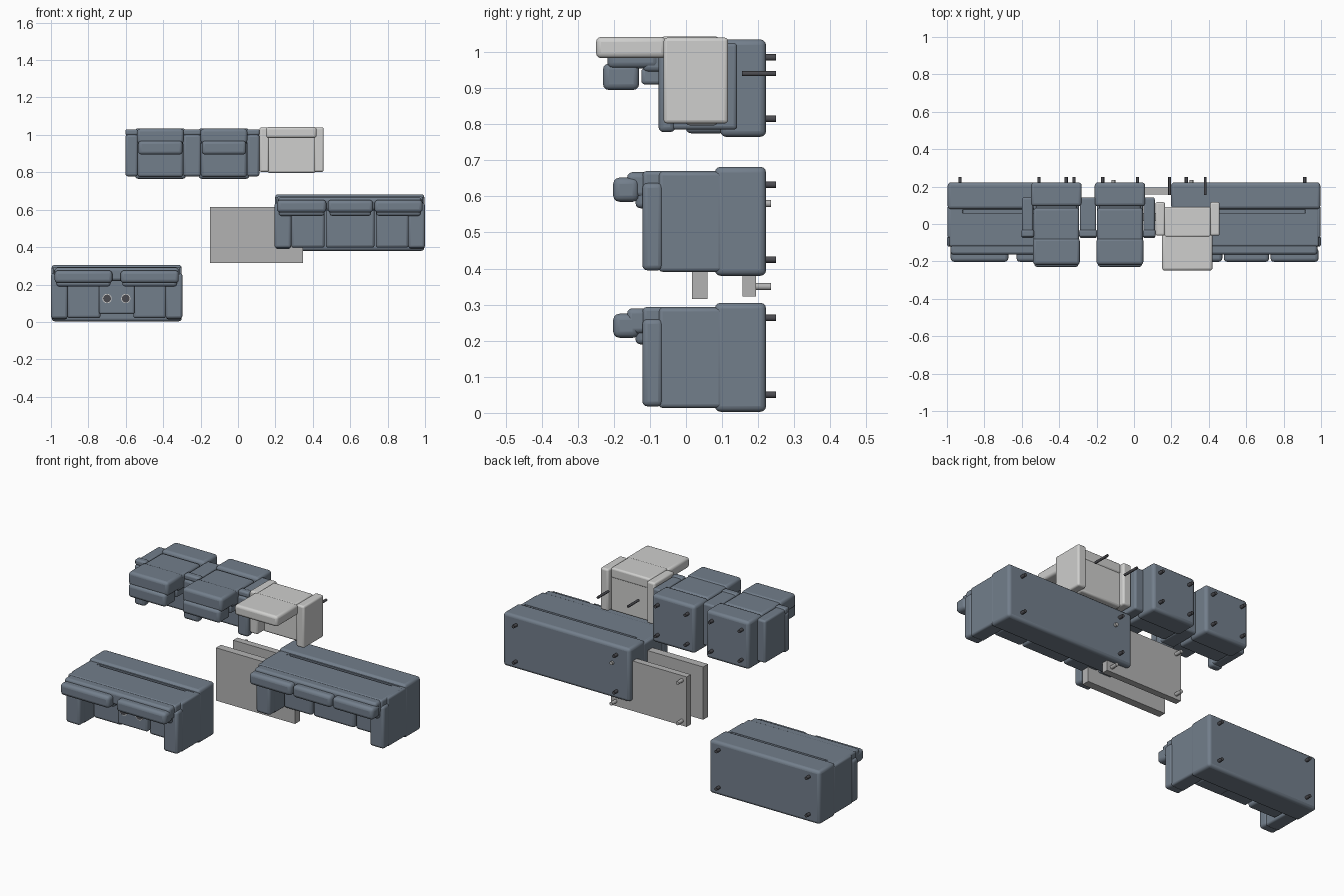
import bpy, bmesh, math
from mathutils import Vector, Matrix

old = bpy.data.objects.get("Cube")
if old:
    bpy.data.objects.remove(old, do_unlink=True)


def material(name, r, g, b):
    m = bpy.data.materials.new(name)
    m.use_nodes = True
    m.diffuse_color = (r, g, b, 1)
    m.node_tree.nodes["Principled BSDF"].inputs["Base Color"].default_value = (r, g, b, 1)
    return m


SLATE = material("slate_fabric", 0.17, 0.21, 0.26)
WHITE = material("pale_fabric", 0.62, 0.62, 0.61)
TABLE = material("grey_table", 0.45, 0.45, 0.45)
DARK = material("dark_leg", 0.07, 0.07, 0.08)


def finish(name, bm, mat):
    mesh = bpy.data.meshes.new(name)
    bm.to_mesh(mesh)
    bm.free()
    ob = bpy.data.objects.new(name, mesh)
    bpy.context.collection.objects.link(ob)
    mesh.materials.append(mat)
    return ob


def smooth(ob):
    bpy.ops.object.select_all(action="DESELECT")
    ob.select_set(True)
    bpy.context.view_layer.objects.active = ob
    bpy.ops.object.shade_smooth_by_angle(angle=math.radians(35))


def box(name, x, y, z, mat=SLATE, soft=0.01):
    """Softened block given by its x, y and z ranges."""
    bm = bmesh.new()
    bmesh.ops.create_cube(bm, size=1)
    for v in bm.verts:
        v.co = Vector([(r[0] + r[1]) / 2 + c * (r[1] - r[0]) for r, c in zip((x, y, z), v.co)])
    ob = finish(name, bm, mat)
    if soft:
        mod = ob.modifiers.new("soft_edges", "BEVEL")
        mod.width = soft
        mod.segments = 3
        smooth(ob)
    return ob


def rod(name, x, z, y0, y1, radius, mat=DARK):
    """Cylinder running along y."""
    bm = bmesh.new()
    bmesh.ops.create_cone(bm, cap_ends=True, segments=16, radius1=radius, radius2=radius, depth=y1 - y0,
                          matrix=Matrix.Translation((x, (y0 + y1) / 2, z)) @ Matrix.Rotation(math.pi / 2, 4, "X"))
    ob = finish(name, bm, mat)
    smooth(ob)
    return ob


def legs(name, xs, zs, y0=0.21, y1=0.25, radius=0.009, mat=DARK):
    for x in xs:
        for z in zs:
            rod(name, x, z, y0, y1, radius, mat)


def groove(ob, x, y, z):
    """Cut a slot into a block."""
    cutter = box("groove_cutter", x, y, z, DARK, 0)
    cutter.hide_render = True
    cutter.hide_viewport = True
    mod = ob.modifiers.new("groove", "BOOLEAN")
    mod.object = cutter
    mod.solver = "EXACT"


def sofa(name, x0, x1, z0, heads, seats):
    """Reclined sofa: its seat side looks to -y and its back to +z."""
    arm = 0.09
    top = z0 + 0.305
    box(name + "_base", (x0 + 0.004, x1 - 0.004), (0.08, 0.222), (z0 + 0.003, top), soft=0.016)
    back = box(name + "_back", (x0 + 0.012, x1 - 0.012), (-0.12, 0.1), (z0 + 0.235, top - 0.012))
    groove(back, (x0 + 0.07, x1 - 0.03), (0.058, 0.074), (top - 0.05, top + 0.05))
    box(name + "_back_top", (x0 + 0.02, x1 - 0.02), (-0.163, -0.1), (z0 + 0.22, top - 0.015), soft=0.014)
    for a, b in ((x0, x0 + arm), (x1 - arm, x1)):
        box(name + "_arm", (a + 0.004, b - 0.004), (-0.075, 0.1), (z0 + 0.014, top - 0.014))
        box(name + "_arm_pad", (a, b), (-0.121, -0.064), (z0 + 0.018, z0 + 0.26), soft=0.014)
    for a, b in heads:
        box(name + "_head_cushion", (a, b), (-0.202, -0.13), (z0 + 0.208, z0 + 0.275), soft=0.018)
        box(name + "_lumbar_cushion", (a + 0.01, b - 0.01), (-0.14, 0.03), (z0 + 0.19, z0 + 0.26), soft=0.014)
    for a, b in seats:
        box(name + "_seat_cushion", (a, b), (0.0, 0.1), (z0 + 0.02, z0 + 0.25), soft=0.014)


# Two-seat sofa with a cup holder console
sofa("loveseat", -1.0, -0.297, 0.0, [(-0.98, -0.672), (-0.628, -0.317)], [(-0.912, -0.735), (-0.56, -0.385)])
legs("loveseat_leg", (-0.93, -0.363), (0.05, 0.263))
box("console", (-0.742, -0.553), (-0.025, 0.1), (0.042, 0.23))
for x in (-0.7, -0.6):
    rod("cup_rim", x, 0.125, -0.03, -0.02, 0.025, WHITE)
    rod("cup_well", x, 0.125, -0.032, -0.02, 0.021, DARK)

# Three-seat sofa
sofa("long_sofa", 0.195, 1.0, 0.377, [(0.208, 0.472), (0.48, 0.722), (0.73, 0.987)],
     [(0.285, 0.463), (0.47, 0.73), (0.737, 0.912)])
legs("long_sofa_leg", (0.28, 0.912), (0.425, 0.632))

# Pair of reclining chairs sharing the middle arm
for cx in (-0.415, -0.075):
    box("chair_base", (cx - 0.135, cx + 0.135), (0.095, 0.222), (0.765, 1.035), soft=0.016)
    box("chair_seat", (cx - 0.122, cx + 0.122), (0.0, 0.11), (0.775, 0.98), soft=0.014)
    box("chair_back", (cx - 0.122, cx + 0.122), (-0.12, 0.085), (0.945, 1.028), soft=0.014)
    box("chair_back_link", (cx - 0.11, cx + 0.11), (0.06, 0.12), (0.95, 1.008))
    box("chair_back_top", (cx - 0.125, cx + 0.125), (-0.218, -0.075), (0.955, 1.033), soft=0.016)
    box("chair_head_cushion", (cx - 0.118, cx + 0.118), (-0.23, -0.13), (0.895, 0.968), soft=0.016)
    box("chair_lumbar_cushion", (cx - 0.115, cx + 0.115), (-0.124, 0.02), (0.91, 0.955))
    legs("chair_leg", (cx - 0.093, cx + 0.094), (0.815, 0.985))
for a, b in ((-0.602, -0.535), (-0.293, -0.198), (0.047, 0.115)):
    box("chair_arm", (a + 0.004, b - 0.004), (-0.06, 0.142), (0.785, 1.025))
    box("chair_arm_pad", (a, b), (-0.076, -0.03), (0.778, 1.002), soft=0.014)
    box("chair_arm_end", (a, b), (-0.07, -0.03), (0.998, 1.03))

# Pale armchair
box("pale_seat", (0.158, 0.415), (0.0, 0.088), (0.797, 1.0), WHITE)
box("pale_back", (0.162, 0.41), (-0.07, 0.092), (0.985, 1.043), WHITE)
box("pale_back_top", (0.15, 0.42), (-0.249, -0.055), (0.983, 1.042), WHITE, 0.014)
for a, b in ((0.115, 0.166), (0.407, 0.458)):
    box("pale_arm", (a, b), (-0.062, 0.117), (0.802, 1.04), WHITE)
legs("pale_leg", (0.19, 0.38), (0.94,), 0.155, 0.25, 0.007)

# Low table with a lower shelf
box("table_top", (-0.15, 0.347), (0.016, 0.06), (0.315, 0.615), TABLE, 0)
box("table_shelf", (-0.14, 0.337), (0.157, 0.194), (0.323, 0.607), TABLE, 0)
legs("table_foot", (-0.11, 0.307), (0.35, 0.58), 0.194, 0.235, 0.01, TABLE)
